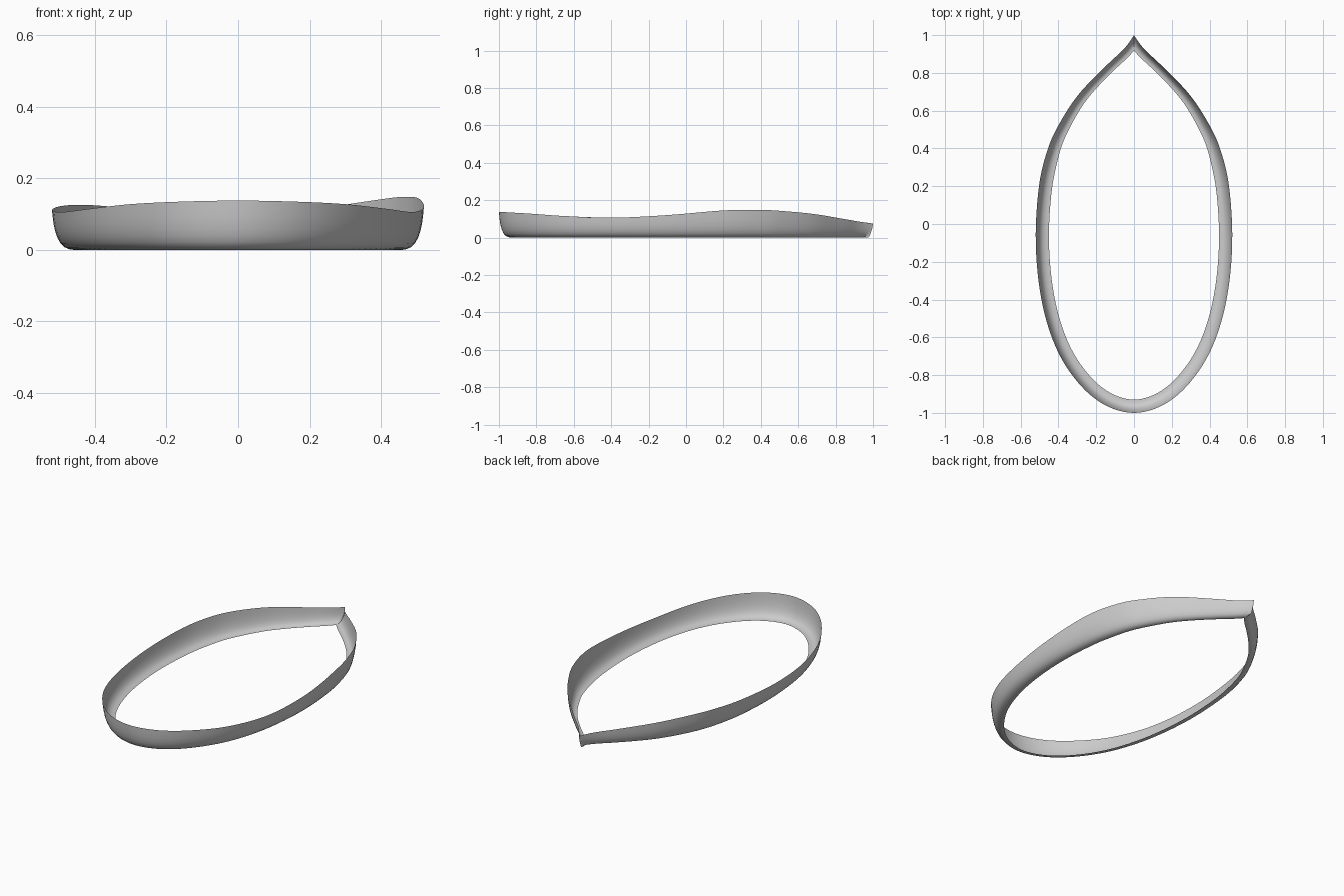
import bpy, bmesh
from mathutils import Vector

if "Cube" in bpy.data.objects:
    bpy.data.objects.remove(bpy.data.objects["Cube"])

# half outline from stern to pointed tip: x, y, rim height right, rim height left
OUTLINE = [(0, -1, .138, .138), (.16, -.955, .135, .135), (.30, -.835, .128, .128),
           (.415, -.65, .115, .115), (.49, -.4, .106, .106), (.52, -.1, .12, .110),
           (.503, .2, .145, .121), (.455, .4, .148, .126), (.39, .54, .140, .124),
           (.29, .69, .125, .114), (.15, .835, .101, .096), (.07, .91, .088, .086),
           (.03, .955, .081, .081), (0, 1, .075, .075)]
# wall section: fraction of inward width, fraction of rim height
SECTION = [(0, 1), (.03, .82), (.07, .63), (.14, .44), (.23, .29),
           (.35, .16), (.5, .07), (.68, .02), (.84, .004), (1, 0)]
STEPS = 6


def smooth_path(pts):
    """Catmull-Rom through the half outline, mirrored at the stern."""
    p = [Vector(q) for q in pts]
    first = Vector((-p[1].x, p[1].y, p[1].z, p[1].w))
    p = [first] + p + [p[-1] * 2 - p[-2]]
    out = []
    for i in range(1, len(p) - 2):
        a, b, c, d = p[i - 1:i + 3]
        for s in range(STEPS):
            t = s / STEPS
            out.append(.5 * (2 * b + (c - a) * t + (2 * a - 5 * b + 4 * c - d) * t * t
                             + (3 * b - a - 3 * c + d) * t ** 3))
    return out + [p[-2]]


path = smooth_path(OUTLINE)
bm = bmesh.new()


def wall_half(side):
    """Sweep the curved section along one side of the outline."""
    rows = []
    last = len(path) - 1
    for i, q in enumerate(path):
        t = path[min(i + 1, last)] - path[max(i - 1, 0)]
        n = Vector((-t.y, t.x)).normalized()
        width = .07 - .024 * min(1, max(0, (q.y - .3) / .5))
        if i == 0:
            n = Vector((0, 1))
        elif i == last:
            n, width = Vector((0, -1)), .065
        h = q.z if side > 0 else q.w
        row = []
        for d, z in SECTION:
            x = max(0, q.x + n.x * width * d)
            row.append(bm.verts.new((side * x, q.y + n.y * width * d, h * z)))
        rows.append(row)
    for a, b in zip(rows, rows[1:]):
        for k in range(len(SECTION) - 1):
            f = [a[k], a[k + 1], b[k + 1], b[k]]
            bm.faces.new(f if side > 0 else f[::-1])


for side in (1, -1):
    wall_half(side)
bmesh.ops.remove_doubles(bm, verts=bm.verts, dist=.0005)
bmesh.ops.recalc_face_normals(bm, faces=bm.faces)

# open curved rim wall
mesh = bpy.data.meshes.new("rim_wall")
bm.to_mesh(mesh)
bm.free()
obj = bpy.data.objects.new("rim_wall", mesh)
bpy.context.collection.objects.link(obj)
bpy.context.view_layer.objects.active = obj
obj.select_set(True)
bpy.ops.object.shade_smooth_by_angle(angle=.6)
